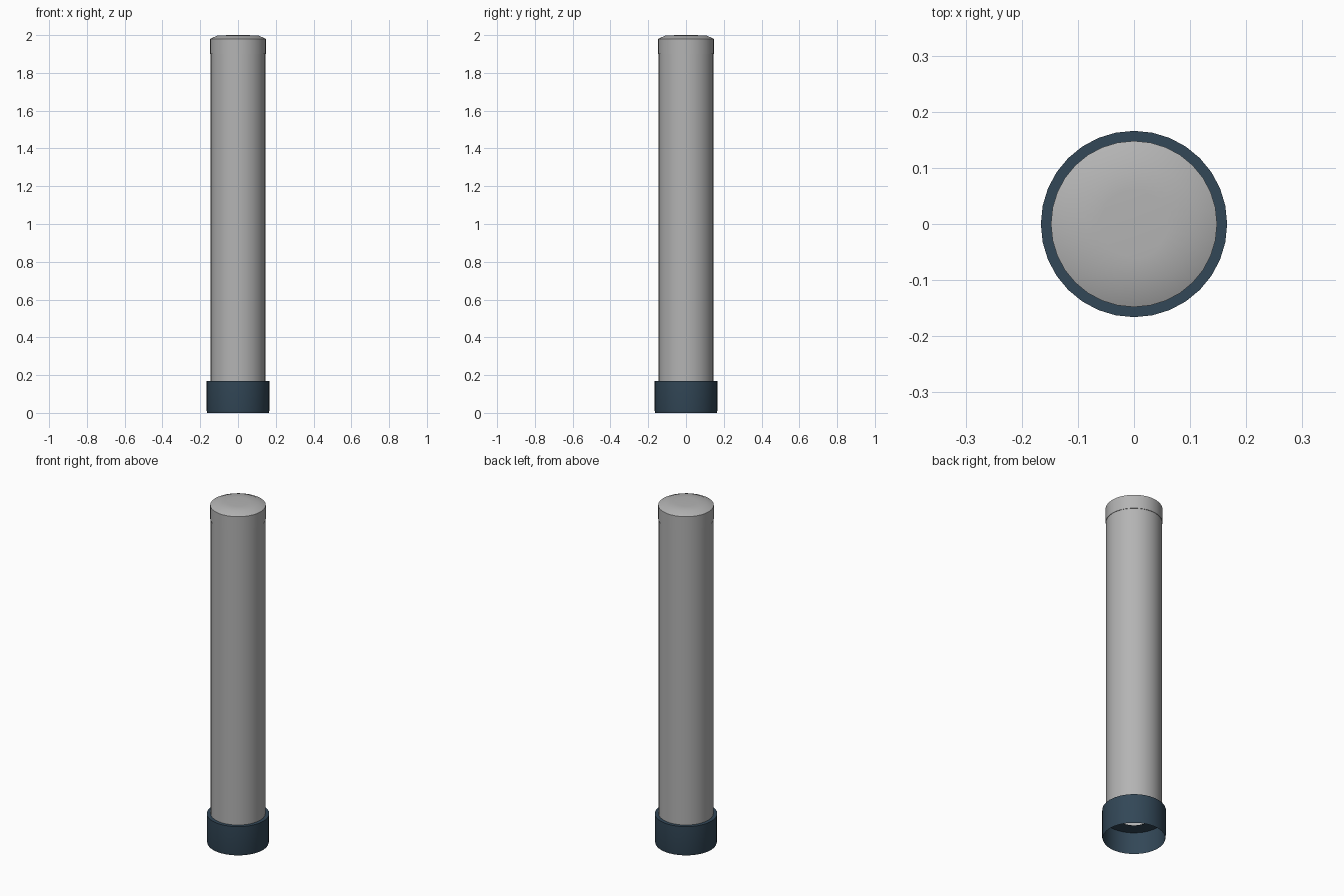
import bpy, bmesh, math

if "Cube" in bpy.data.objects:
    bpy.data.objects.remove(bpy.data.objects["Cube"])

SIDES = 32
GREY = (0.455, 0.455, 0.455, 1)
BLUE = (0.032, 0.063, 0.095, 1)


def lathe(name, profile, color):
    """Revolve an (r, z) profile around the z axis."""
    bm = bmesh.new()
    verts = [bm.verts.new((r, 0, z)) for r, z in profile]
    edges = [bm.edges.new(pair) for pair in zip(verts, verts[1:])]
    bmesh.ops.spin(bm, geom=verts + edges, cent=(0, 0, 0), axis=(0, 0, 1),
                   angle=2 * math.pi, steps=SIDES, use_merge=True)
    bmesh.ops.remove_doubles(bm, verts=bm.verts, dist=0.0001)
    bmesh.ops.recalc_face_normals(bm, faces=bm.faces)
    mesh = bpy.data.meshes.new(name)
    bm.to_mesh(mesh)
    bm.free()
    obj = bpy.data.objects.new(name, mesh)
    bpy.context.collection.objects.link(obj)
    mat = bpy.data.materials.new(name + "_material")
    mat.diffuse_color = color
    mat.use_nodes = True
    mat.node_tree.nodes["Principled BSDF"].inputs["Base Color"].default_value = mat.diffuse_color
    mesh.materials.append(mat)
    bpy.ops.object.select_all(action='DESELECT')
    obj.select_set(True)
    bpy.context.view_layer.objects.active = obj
    bpy.ops.object.shade_smooth_by_angle(angle=math.radians(30))
    return obj


# Long hollow shaft, starting inside the collar
lathe("shaft", [(0.1455, 0.127), (0.1455, 1.9)], GREY)

# Slightly wider cap with a shallow domed top
lathe("top_cap", [(0.1455, 1.9), (0.148, 1.9), (0.148, 1.98),
                  (0.11, 1.997), (0.06, 1.9995), (0, 2.0)], GREY)

# Base collar: open underneath, with a recessed plate that has a round hole
lathe("base_collar", [(0.085, 0.127), (0.163, 0.127), (0.163, 0.0),
                      (0.166, 0.012), (0.166, 0.17), (0.1455, 0.17)], BLUE)
